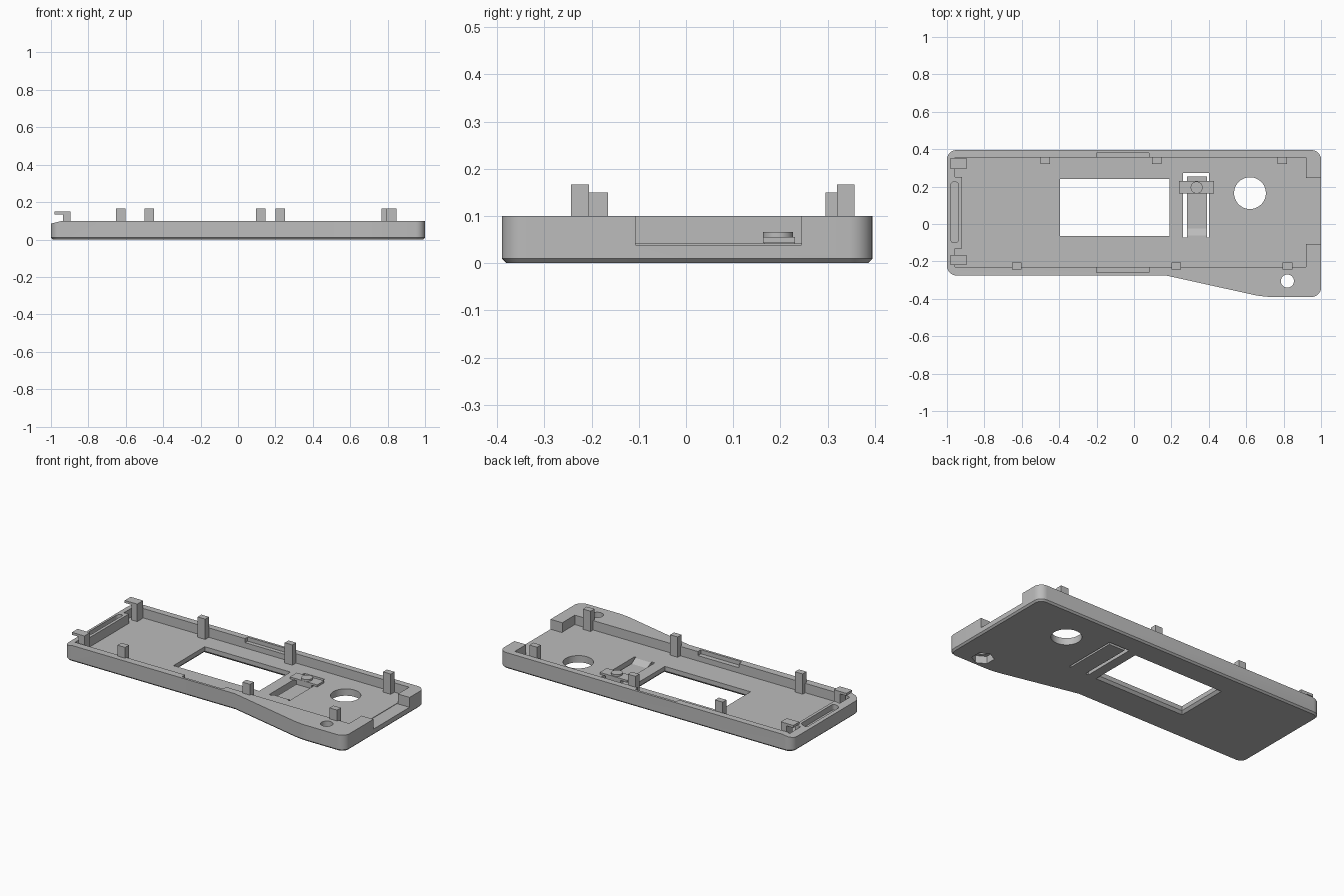
import bpy
import bmesh
from math import pi
from mathutils import Matrix

if "Cube" in bpy.data.objects:
    bpy.data.objects.remove(bpy.data.objects["Cube"])

grey = bpy.data.materials.new("plain grey")
grey.use_nodes = True
COLOUR = (0.5, 0.5, 0.5, 1)
grey.diffuse_color = COLOUR
grey.node_tree.nodes["Principled BSDF"].inputs["Base Color"].default_value = COLOUR


def make(name, bm):
    bmesh.ops.recalc_face_normals(bm, faces=bm.faces)
    mesh = bpy.data.meshes.new(name)
    bm.to_mesh(mesh)
    bm.free()
    mesh.materials.append(grey)
    ob = bpy.data.objects.new(name, mesh)
    bpy.context.collection.objects.link(ob)
    return ob


def extrude(points, vec):
    bm = bmesh.new()
    face = bm.faces.new([bm.verts.new(p) for p in points])
    new = bmesh.ops.extrude_face_region(bm, geom=[face])["geom"]
    bmesh.ops.translate(bm, vec=vec, verts=[v for v in new if isinstance(v, bmesh.types.BMVert)])
    return bm


def box(name, x0, x1, y0, y1, z0, z1):
    pts = [(x0, y0, z0), (x1, y0, z0), (x1, y1, z0), (x0, y1, z0)]
    return make(name, extrude(pts, (0, 0, z1 - z0)))


def cylinder(name, x, y, r, z0, z1, sides=48, r_top=None):
    bm = bmesh.new()
    bmesh.ops.create_cone(bm, cap_ends=True, segments=sides, radius1=r,
                          radius2=r if r_top is None else r_top, depth=z1 - z0,
                          matrix=Matrix.Translation((x, y, (z0 + z1) / 2)))
    return make(name, bm)


def cut(target, cutter):
    cutter.hide_render = True
    mod = target.modifiers.new("cut", 'BOOLEAN')
    mod.operation, mod.solver, mod.object = 'DIFFERENCE', 'EXACT', cutter
    bpy.context.view_layer.objects.active = target
    bpy.ops.object.modifier_apply(modifier=mod.name)
    bpy.data.objects.remove(cutter)


def vertical(e):
    a, b = e.verts
    return abs(a.co.z - b.co.z) > 0.05


# Case body: rounded outline with a chamfered bottom rim
FLOOR, TOP = 0.042, 0.1
outline = [(-1, -0.275), (0.17, -0.275), (0.69, -0.39), (1, -0.39), (1, 0.395), (-1, 0.395)]
bm = extrude([(x, y, 0) for x, y in outline], (0, 0, TOP))
corners = [e for e in bm.edges if vertical(e) and abs(e.verts[0].co.x - 0.17) > 0.01]
bmesh.ops.bevel(bm, geom=corners, offset=0.05, segments=7, profile=0.5, affect='EDGES')
rim = [e for e in bm.edges if all(v.co.z < 0.001 for v in e.verts)]
bmesh.ops.bevel(bm, geom=rim, offset=0.01, segments=1, affect='EDGES')
case = make("case_body", bm)

# Main cavity, open notch in the end wall, clip recesses in the long walls
cut(case, box("cavity", -0.92, 0.92, -0.23, 0.355, FLOOR, 0.2))
for y0, y1 in ((-0.23, -0.13), (0.25, 0.355)):
    cut(case, box("corner_pocket", -0.957, -0.9, y0, y1, FLOOR, 0.2))
cut(case, box("end_notch", 0.915, 1.1, -0.107, 0.245, FLOOR - 0.003, 0.2))
for y0, y1 in ((-0.26, -0.22), (0.345, 0.38)):
    cut(case, box("clip_recess", -0.2, 0.08, y0, y1, 0.075, 0.2))

# Sloped rim and long finger groove at the other end
wedge = [(-1.1, -0.5, 0.06), (-0.94, -0.5, TOP), (-0.94, -0.5, 0.2), (-1.1, -0.5, 0.2)]
cut(case, make("rim_slope", extrude(wedge, (0, 1, 0))))
bm = extrude([(-0.98, -0.1, 0.065), (-0.938, -0.1, 0.065),
              (-0.938, 0.225, 0.065), (-0.98, 0.225, 0.065)], (0, 0, 0.1))
bmesh.ops.bevel(bm, geom=[e for e in bm.edges if vertical(e)], offset=0.018,
                segments=4, profile=0.5, affect='EDGES')
cut(case, make("end_groove", bm))

# Display window with a flared underside
cut(case, box("window", -0.395, 0.19, -0.065, 0.24, -0.1, 0.2))
bm = extrude([(-0.41, -0.08, -0.001), (0.205, -0.08, -0.001),
              (0.205, 0.255, -0.001), (-0.41, 0.255, -0.001)], (0, 0, 0.016))
for v in bm.verts:
    if v.co.z > 0.01:
        v.co.x += 0.015 if v.co.x < 0 else -0.015
        v.co.y += 0.015 if v.co.y < 0 else -0.015
cut(case, make("window_flare", bm))

# Round openings, hexagonal nut pocket and lever slot
cut(case, cylinder("large_hole", 0.62, 0.165, 0.085, -0.1, 0.2))
cut(case, cylinder("screw_hole", 0.82, -0.305, 0.035, -0.1, 0.2, 32))
cut(case, cylinder("nut_pocket", 0.82, -0.305, 0.062, -0.1, 0.045, 6))
cut(case, box("lever_slot", 0.263, 0.402, -0.072, 0.272, -0.1, 0.2))

# Flexible lever with a sloped root, cross bar and button
side = [(-0.075, 0), (0.255, 0), (0.255, 0.02), (-0.025, 0.02), (-0.062, FLOOR), (-0.075, FLOOR)]
make("lever", extrude([(0.283, y, z) for y, z in side], (0.107, 0, 0)))
box("lever_stem", 0.285, 0.388, 0.165, 0.23, 0.015, 0.05)
box("lever_cross_bar", 0.24, 0.427, 0.163, 0.231, 0.043, 0.055)
cylinder("lever_button", 0.335, 0.195, 0.032, 0.05, 0.066, 32)

# Upright posts along both long walls
for i, x in enumerate((-0.5, 0.095, 0.767)):
    box(f"back_post_{i + 1}", x, x + 0.052, 0.32, 0.357, 0.035, 0.167)
for i, x in enumerate((-0.653, 0.2, 0.795)):
    box(f"front_post_{i + 1}", x, x + 0.052, -0.243, -0.205, 0.035, 0.167)

# Hooked posts in the end corners
hook = [(-0.895, 0.035), (-0.895, 0.15), (-0.98, 0.15), (-0.98, 0.135), (-0.935, 0.135), (-0.935, 0.035)]
for name, y0, y1 in (("front_hook", -0.22, -0.165), ("back_hook", 0.295, 0.353)):
    make(name, extrude([(x, y0, z) for x, z in hook], (0, y1 - y0, 0)))

# Smooth the rounded parts, keeping hard edges
bpy.ops.object.select_all(action='DESELECT')
for name in ("case_body", "lever_button"):
    bpy.data.objects[name].select_set(True)
bpy.context.view_layer.objects.active = bpy.data.objects["case_body"]
bpy.ops.object.shade_smooth_by_angle(angle=pi / 6)
